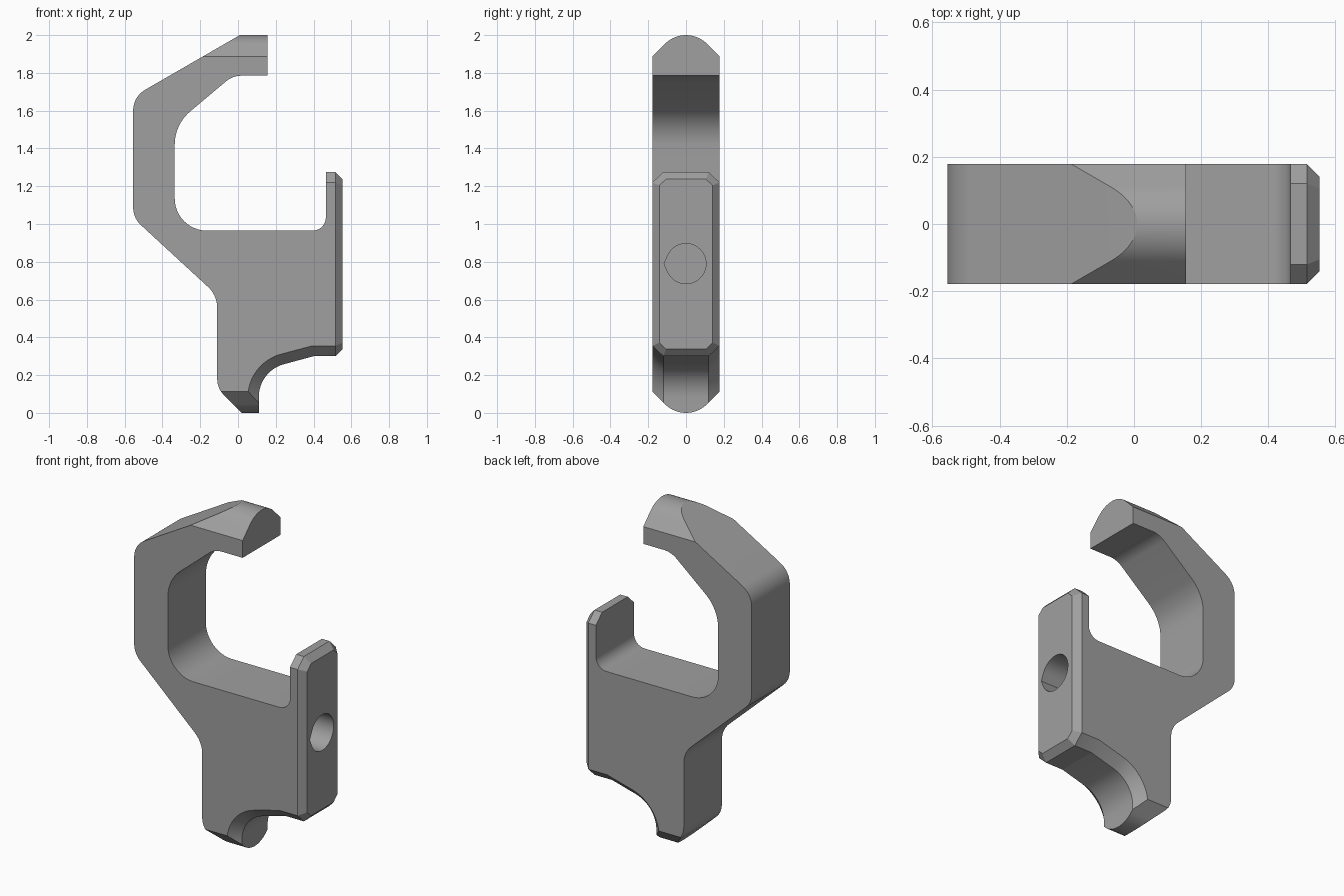
import bpy, bmesh, math
from mathutils import Vector

if "Cube" in bpy.data.objects:
    bpy.data.objects.remove(bpy.data.objects["Cube"])

W = 0.178      # half width of the bracket
INNER = 0.12   # half width where the edge chamfers begin


def rounded(corners, segs=12):
    """Turn (a, b, radius) corners into a closed outline with arcs."""
    out = []
    for i, (a, b, r) in enumerate(corners):
        p = Vector((a, b))
        if r == 0:
            out.append(p)
            continue
        u = (Vector(corners[i - 1][:2]) - p).normalized()
        v = (Vector(corners[(i + 1) % len(corners)][:2]) - p).normalized()
        half = u.angle(v) / 2
        centre = p + (u + v).normalized() * (r / math.sin(half))
        t = r / math.tan(half)
        d0, d1 = p + u * t - centre, p + v * t - centre
        sweep = d0.angle(d1)
        for k in range(segs + 1):
            f = k / segs
            out.append(centre + (d0 * math.sin((1 - f) * sweep)
                                 + d1 * math.sin(f * sweep)) / math.sin(sweep))
    return out


def loft(name, sections, finish=None):
    """Skin a list of equal-length 3D loops and cap both ends."""
    bm = bmesh.new()
    rings = [[bm.verts.new(p) for p in s] for s in sections]
    n = len(rings[0])
    for r0, r1 in zip(rings, rings[1:]):
        for i in range(n):
            j = (i + 1) % n
            bm.faces.new((r0[i], r0[j], r1[j], r1[i]))
    bm.faces.new(rings[0])
    bm.faces.new(rings[-1])
    bmesh.ops.recalc_face_normals(bm, faces=bm.faces[:])
    if finish:
        finish(bm)
    mesh = bpy.data.meshes.new(name)
    bm.to_mesh(mesh)
    bm.free()
    ob = bpy.data.objects.new(name, mesh)
    bpy.context.collection.objects.link(ob)
    return ob


def cut(ob, cutter, operation):
    bpy.context.view_layer.objects.active = ob
    m = ob.modifiers.new(operation, 'BOOLEAN')
    m.operation, m.object, m.solver = operation, cutter, 'EXACT'
    bpy.ops.object.modifier_apply(modifier=m.name)
    bpy.data.objects.remove(cutter)


# Hook outline: outer back and tip, underside, plate end, inner opening
back = [(0.155, 2.01, 0), (0.027, 2.01, 0), (-0.555, 1.674, 0.126),
        (-0.555, 1.032, 0.126), (-0.11, 0.622, 0.15), (-0.11, 0.13, 0.12),
        (0.03, -0.01, 0)]
under_mid = [(0.11, -0.01, 0), (0.11, 0.222, 0.18), (0.4, 0.30, 0),
             (0.515, 0.30, 0), (0.515, 1.275, 0), (0.465, 1.275, 0)]
under_side = [(0.052, -0.01, 0), (0.052, 0.264, 0.237), (0.393, 0.355, 0),
              (0.515, 0.355, 0), (0.515, 1.22, 0), (0.465, 1.22, 0)]
opening = [(0.465, 0.965, 0.07), (-0.335, 0.965, 0.17), (-0.335, 1.527, 0.23),
           (-0.028, 1.785, 0.13), (0.155, 1.785, 0)]
mid = rounded(back + under_mid + opening)
side = rounded(back + under_side + opening)


def raise_plate(bm):
    # Merge the end strips into one octagon and push out its chamfered face
    ends = [f for f in bm.faces if all(v.co.x > 0.514 for v in f.verts)]
    plate = bmesh.utils.face_join(ends)
    bmesh.ops.inset_individual(bm, faces=[plate], thickness=0.037,
                               depth=0.037, use_even_offset=True)


hook = loft("hook_bracket",
            [[(p.x, y, p.y) for p in s]
             for y, s in ((-W, side), (-INNER, mid), (INNER, mid), (W, side))],
            raise_plate)

# Rounded ridge at the top and bottom tips
edge, far = 0.113, 0.3
r = (W - edge) / (math.sqrt(2) - 1)
arc = [(r * math.sin(a), r - r * math.cos(a))
       for a in (math.radians(-45 + 90 * k / 24) for k in range(25))]
low = edge + far - W
ridge = [(-far, low)] + arc + [(far, low)]
ridge += [(-y, 2 - z) for y, z in ridge]
cut(hook, loft("ridge_cutter", [[(x, y, z) for y, z in ridge] for x in (-1, 1)]),
    'INTERSECT')

# Blind screw hole with a slight point on one side
R, tip = 0.106, math.radians(24)
hole = [(-R / math.cos(tip), 0.79)]
for k in range(49):
    a = math.pi + tip + (2 * math.pi - 2 * tip) * k / 48
    hole.append((R * math.cos(a), 0.79 + R * math.sin(a)))
cut(hook, loft("hole_cutter", [[(x, y, z) for y, z in hole] for x in (0.15, 0.7)]),
    'DIFFERENCE')

# Plain grey finish
grey = bpy.data.materials.new("grey")
grey.diffuse_color = (0.35, 0.35, 0.35, 1)
grey.use_nodes = True
grey.node_tree.nodes["Principled BSDF"].inputs["Base Color"].default_value = grey.diffuse_color
hook.data.materials.clear()
hook.data.materials.append(grey)
for f in hook.data.polygons:
    f.material_index = 0
bpy.ops.object.select_all(action='DESELECT')
hook.select_set(True)
bpy.context.view_layer.objects.active = hook
bpy.ops.object.shade_smooth_by_angle(angle=math.radians(12))
